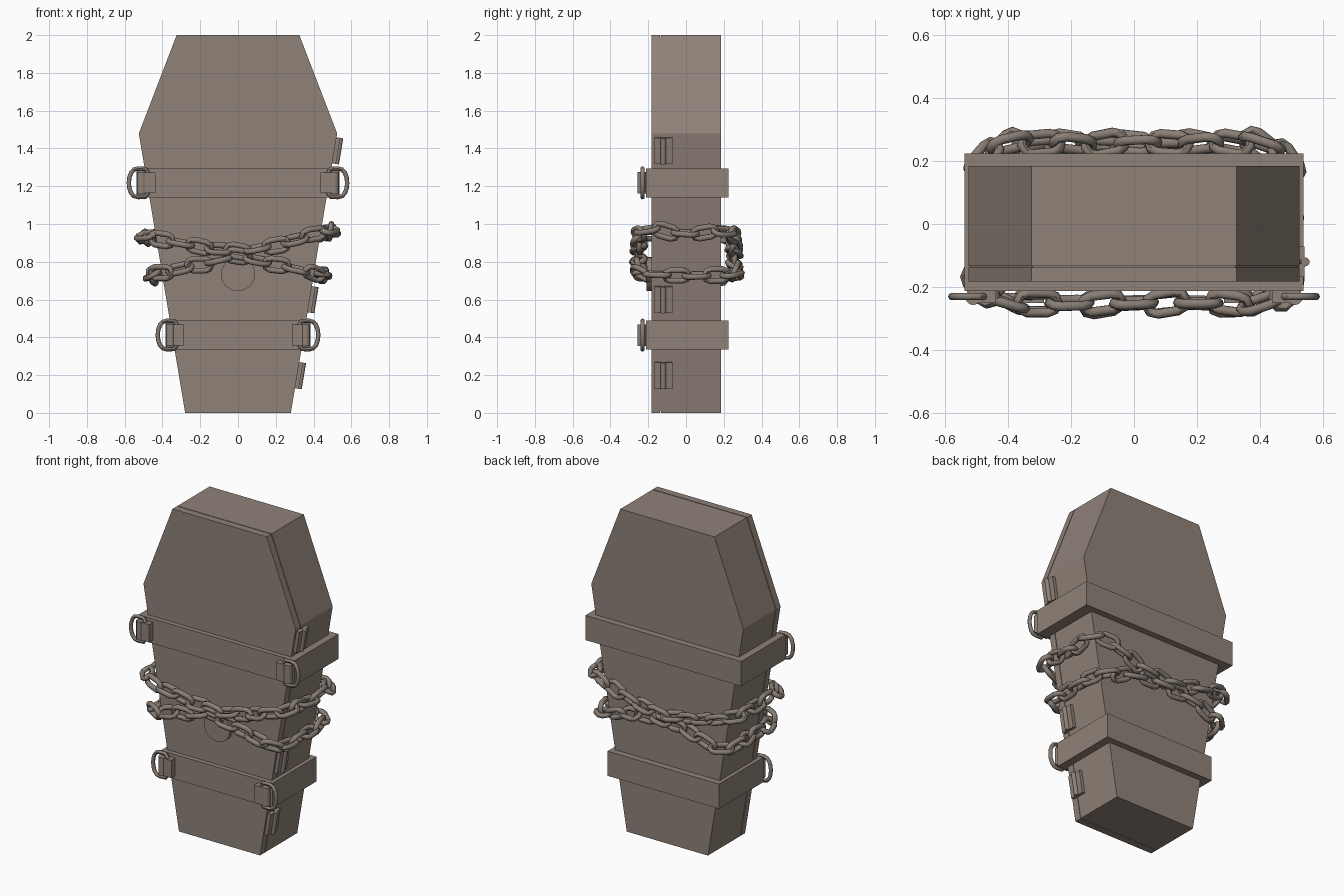
import bpy, bmesh, random
from math import pi, sin, cos, atan2
from mathutils import Vector, Matrix

if "Cube" in bpy.data.objects:
    bpy.data.objects.remove(bpy.data.objects["Cube"])

random.seed(4)
SLOPE = 0.245 / 1.48
BROWN = bpy.data.materials.new("dull_brown")
BROWN.diffuse_color = (0.277, 0.225, 0.19, 1)
BROWN.use_nodes = True
BROWN.node_tree.nodes["Principled BSDF"].inputs["Base Color"].default_value = BROWN.diffuse_color
DARK = bpy.data.materials.new("dull_iron")
DARK.diffuse_color = (0.25, 0.21, 0.18, 1)
DARK.use_nodes = True
DARK.node_tree.nodes["Principled BSDF"].inputs["Base Color"].default_value = DARK.diffuse_color


def finish(name, bm, smooth=False, mat=BROWN):
    bmesh.ops.recalc_face_normals(bm, faces=bm.faces)
    me = bpy.data.meshes.new(name)
    bm.to_mesh(me)
    bm.free()
    me.materials.append(mat)
    ob = bpy.data.objects.new(name, me)
    bpy.context.collection.objects.link(ob)
    if smooth:
        for o in bpy.context.selected_objects:
            o.select_set(False)
        ob.select_set(True)
        bpy.context.view_layer.objects.active = ob
        bpy.ops.object.shade_smooth_by_angle(angle=0.8)
    return ob


def add_box(bm, lo, hi, mat=Matrix()):
    lo, hi = Vector(lo), Vector(hi)
    m = mat @ Matrix.Translation((lo + hi) / 2) @ Matrix.Diagonal((*(hi - lo), 1))
    bmesh.ops.create_cube(bm, size=1, matrix=m)


def add_cyl(bm, loc, r, depth, mat=Matrix(), seg=12):
    bmesh.ops.create_cone(bm, cap_ends=True, segments=seg, radius1=r, radius2=r,
                          depth=depth, matrix=mat @ Matrix.Translation(loc))


def add_ring(bm, pts, r, mat, sides=8):
    # sweep a round wire along a closed loop lying in the local XY plane
    pts = [Vector((x, y, 0)) for x, y in pts]
    n, rings = len(pts), []
    for i, p in enumerate(pts):
        t = (pts[(i + 1) % n] - pts[i - 1]).normalized()
        out = Vector((t.y, -t.x, 0))
        rings.append([bm.verts.new(mat @ (p + out * r * cos(a) + Vector((0, 0, r * sin(a)))))
                      for a in (2 * pi * k / sides for k in range(sides))])
    for i in range(n):
        a, b = rings[i], rings[(i + 1) % n]
        for k in range(sides):
            j = (k + 1) % sides
            bm.faces.new((a[k], b[k], b[j], a[j]))


def coffin_slab(name, y0, y1, inset=0.0):
    half = [(0.28, 0), (0.525, 1.48), (0.325, 2)]
    prof = half + [(-x, z) for x, z in reversed(half)]
    s = 1 - inset
    bm = bmesh.new()
    f = bm.faces.new([bm.verts.new((x * s, y0, 1 + (z - 1) * s)) for x, z in prof])
    ext = bmesh.ops.extrude_face_region(bm, geom=[f])["geom"]
    bmesh.ops.translate(bm, vec=(0, y1 - y0, 0),
                        verts=[v for v in ext if isinstance(v, bmesh.types.BMVert)])
    return finish(name, bm)


# Coffin body, lid and thin recessed seam
coffin_slab("coffin_body", -0.133, 0.184)
coffin_slab("coffin_lid", -0.182, -0.138)
coffin_slab("lid_seam", -0.145, -0.128, 0.008)

# Straps with a folded tab and D-ring at each front corner
for label, zc, hw in (("upper", 1.218, 0.538), ("lower", 0.412, 0.385)):
    bm = bmesh.new()
    add_box(bm, (-hw, -0.212, zc - 0.077), (hw, 0.224, zc + 0.077))
    finish(label + "_strap", bm)
    for side, s in (("left", -1), ("right", 1)):
        bm = bmesh.new()
        xs = sorted((s * (hw - 0.1), s * (hw - 0.028)))
        add_box(bm, (xs[0], -0.25, zc - 0.055), (xs[1], -0.21, zc + 0.055))
        add_cyl(bm, (s * (hw - 0.028), -0.232, zc), 0.025, 0.114)
        finish(f"{label}_{side}_strap_tab", bm, True)
        arc = [(0.018 + 0.05 * abs(sin(a)) ** 0.8, -0.076 * cos(a))
               for a in (pi * k / 8 for k in range(9))]
        loop = [(-0.035, -0.05), (-0.02, -0.074)] + arc + [(-0.02, 0.074), (-0.035, 0.05)]
        bm = bmesh.new()
        m = (Matrix.Translation((s * (hw - 0.028), -0.23, zc)) @ Matrix.Diagonal((s, 1, 1, 1))
             @ Matrix.Rotation(pi / 2, 4, 'X'))
        add_ring(bm, loop, 0.0115, m)
        finish(f"{label}_{side}_d_ring", bm, True, DARK)

# Hinges following the tapered right side
for i, zc in enumerate((0.2, 0.602, 1.39)):
    m = (Matrix.Translation((0.28 + SLOPE * zc, -0.12, zc))
         @ Matrix.Rotation(atan2(0.245, 1.48), 4, 'Y'))
    bm = bmesh.new()
    add_box(bm, (-0.005, -0.048, -0.07), (0.02, -0.006, 0.07), m)
    add_box(bm, (-0.005, 0.006, -0.07), (0.02, 0.048, 0.07), m)
    add_cyl(bm, (0.022, 0, 0), 0.014, 0.14, m)
    finish(f"hinge_{i + 1}", bm, True)

# Round lock plate on the lid
bm = bmesh.new()
add_cyl(bm, (0, 0, 0), 0.09, 0.03,
        Matrix.Translation((0, -0.193, 0.735)) @ Matrix.Rotation(pi / 2, 4, 'X'), 24)
finish("lock_plate", bm, True)


# Chains wrapped around the coffin
def resample(pts, count):
    pts = [Vector(p) for p in pts]
    pts.append(pts[0])
    seg = [(b - a).length for a, b in zip(pts, pts[1:])]
    step, out, i, start = sum(seg) / count, [], 0, 0.0
    for k in range(count):
        d = k * step
        while d > start + seg[i]:
            start += seg[i]
            i += 1
        out.append(pts[i].lerp(pts[i + 1], (d - start) / seg[i]))
    return out


def chain(name, ctrl, count):
    link = []
    for cx, a0 in ((0.033, -pi / 2), (-0.033, pi / 2)):
        link += [(cx + 0.032 * cos(a0 + pi * k / 4), 0.032 * sin(a0 + pi * k / 4))
                 for k in range(5)]
    pts = resample(ctrl, count)
    bm = bmesh.new()
    for i, p in enumerate(pts):
        t = (pts[(i + 1) % count] - pts[i - 1]).normalized()
        up = (Vector((0, 0, 1)) - t * t.z).normalized()
        n = t.cross(up)
        m = Matrix((t, up, n)).transposed().to_4x4()
        twist = (i % 2) * pi / 2 + 0.35 + random.uniform(-0.3, 0.3)
        # links hang slightly askew in their own plane
        sway = random.uniform(-0.25, 0.25)
        add_ring(bm, link, 0.0155, Matrix.Translation(p) @ m
                 @ Matrix.Rotation(twist, 4, 'X') @ Matrix.Rotation(sway, 4, 'Z'))
    finish(name, bm, True, DARK)


F, B = -0.25, 0.255
chain("upper_chain", [
    (0, F, 0.855), (0.2, F, 0.885), (0.43, F, 0.955), (0.49, -0.2, 0.97), (0.487, 0, 0.95),
    (0.485, 0.2, 0.96), (0.43, B, 0.95), (0.2, B, 0.87), (0, B, 0.835), (-0.2, B, 0.86),
    (-0.42, B, 0.91), (-0.485, 0.2, 0.93), (-0.487, 0, 0.92), (-0.487, -0.2, 0.94),
    (-0.42, F, 0.92), (-0.2, F, 0.88)], 28)
chain("lower_chain", [
    (0, F, 0.83), (0.2, F, 0.785), (0.39, F, 0.74), (0.45, -0.2, 0.735), (0.45, 0, 0.725),
    (0.45, 0.2, 0.73), (0.39, B, 0.735), (0.2, B, 0.785), (0, B, 0.81), (-0.2, B, 0.78),
    (-0.39, B, 0.725), (-0.455, 0.2, 0.72), (-0.45, 0, 0.725), (-0.455, -0.2, 0.73),
    (-0.4, F, 0.745), (-0.2, F, 0.785)], 26)
